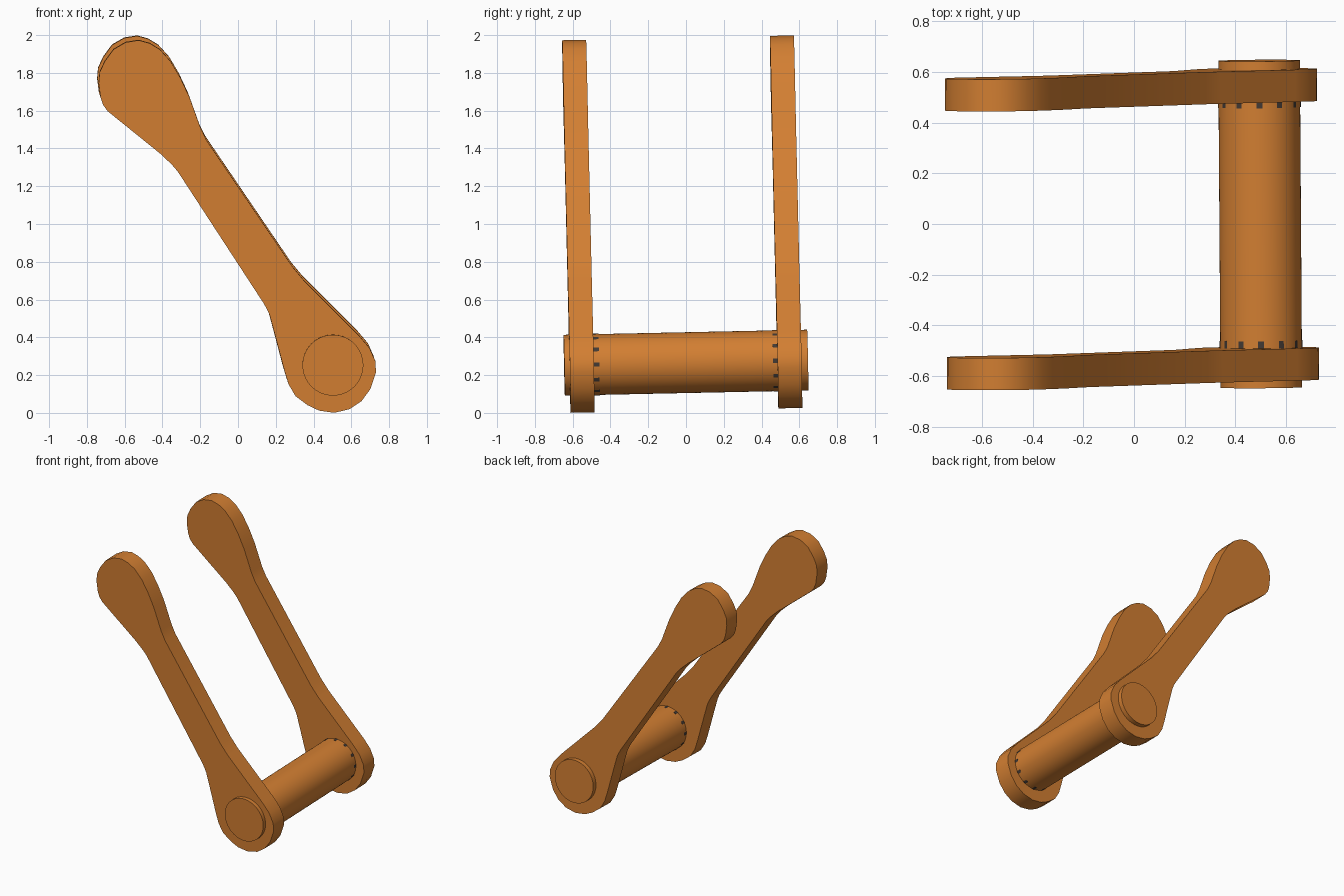
import bpy, bmesh, math
from mathutils import Vector

if "Cube" in bpy.data.objects:
    bpy.data.objects.remove(bpy.data.objects["Cube"])

AXIS = Vector((-0.007, 1.0, 0.021)).normalized()   # slightly tilted pin direction
PIN_MID = Vector((0.498, 0.0, 0.266))


def material(name, rgb):
    m = bpy.data.materials.new(name)
    m.diffuse_color = (*rgb, 1)
    m.use_nodes = True
    m.node_tree.nodes["Principled BSDF"].inputs["Base Color"].default_value = m.diffuse_color
    return m


orange = material("orange", (0.65, 0.212, 0.032))
dark = material("dark_steel", (0.055, 0.042, 0.035))


def finish(name, bm, mat):
    bmesh.ops.recalc_face_normals(bm, faces=bm.faces)
    me = bpy.data.meshes.new(name)
    bm.to_mesh(me)
    bm.free()
    me.materials.append(mat)
    ob = bpy.data.objects.new(name, me)
    bpy.context.collection.objects.link(ob)
    bpy.context.view_layer.objects.active = ob
    ob.select_set(True)
    bpy.ops.object.shade_smooth_by_angle(angle=math.radians(35))
    ob.select_set(False)
    return ob


def rod(name, centre, radius, length, sides, mat):
    bm = bmesh.new()
    bmesh.ops.create_cone(bm, cap_ends=True, segments=sides, radius1=radius,
                          radius2=radius, depth=length)
    ob = finish(name, bm, mat)
    ob.rotation_mode = 'QUATERNION'
    ob.rotation_quaternion = AXIS.to_track_quat('Z', 'Y')
    ob.location = centre
    return ob


# Link outline (x, z), seen from the front
OUTLINE = [
    (-.738, 1.746), (-.728, 1.67), (-.715, 1.632), (-.69, 1.598), (-.415, 1.376),
    (-.352, 1.317), (-.32, 1.28), (.135, .582), (.152, .552), (.167, .519),
    (.193, .423), (.246, .222), (.267, .153), (.304, .09), (.368, .042),
    (.43, .013), (.51, .002), (.59, .021), (.653, .063), (.70, .127),
    (.73, .217), (.727, .275), (.696, .344), (.643, .407), (.352, .698),
    (.288, .775), (-.167, 1.444), (-.198, 1.508), (-.257, 1.672), (-.304, 1.772),
    (-.357, 1.862), (-.415, 1.926), (-.468, 1.958), (-.526, 1.974),
    (-.595, 1.963), (-.659, 1.926), (-.706, 1.862), (-.733, 1.804)]


def link_arm(name, shift):
    # Outline laid in a plane square to the pin, then thickened along the pin
    bm = bmesh.new()
    half = 0.0635
    verts = [bm.verts.new(Vector((x, -0.5475 + 0.006 * (x - 0.5) - 0.0195 * z, z))
                          + AXIS * (shift - half)) for x, z in OUTLINE]
    face = bm.faces.new(verts)
    ext = bmesh.ops.extrude_face_region(bm, geom=[face])
    bmesh.ops.translate(bm, vec=AXIS * 2 * half,
                        verts=[v for v in ext["geom"] if isinstance(v, bmesh.types.BMVert)])
    return finish(name, bm, orange)


link_arm("front_link_arm", 0.0)
link_arm("back_link_arm", 1.1)

# Pin through the lower eyes of both arms
rod("pin", PIN_MID, 0.161, 1.29, 64, orange)

# Dark bushings that just show beside the inner arm faces
for side, label in ((-1, "front"), (1, "back")):
    rod(label + "_bushing", PIN_MID + AXIS * side * 0.515, 0.1635, 0.11, 12, dark)
